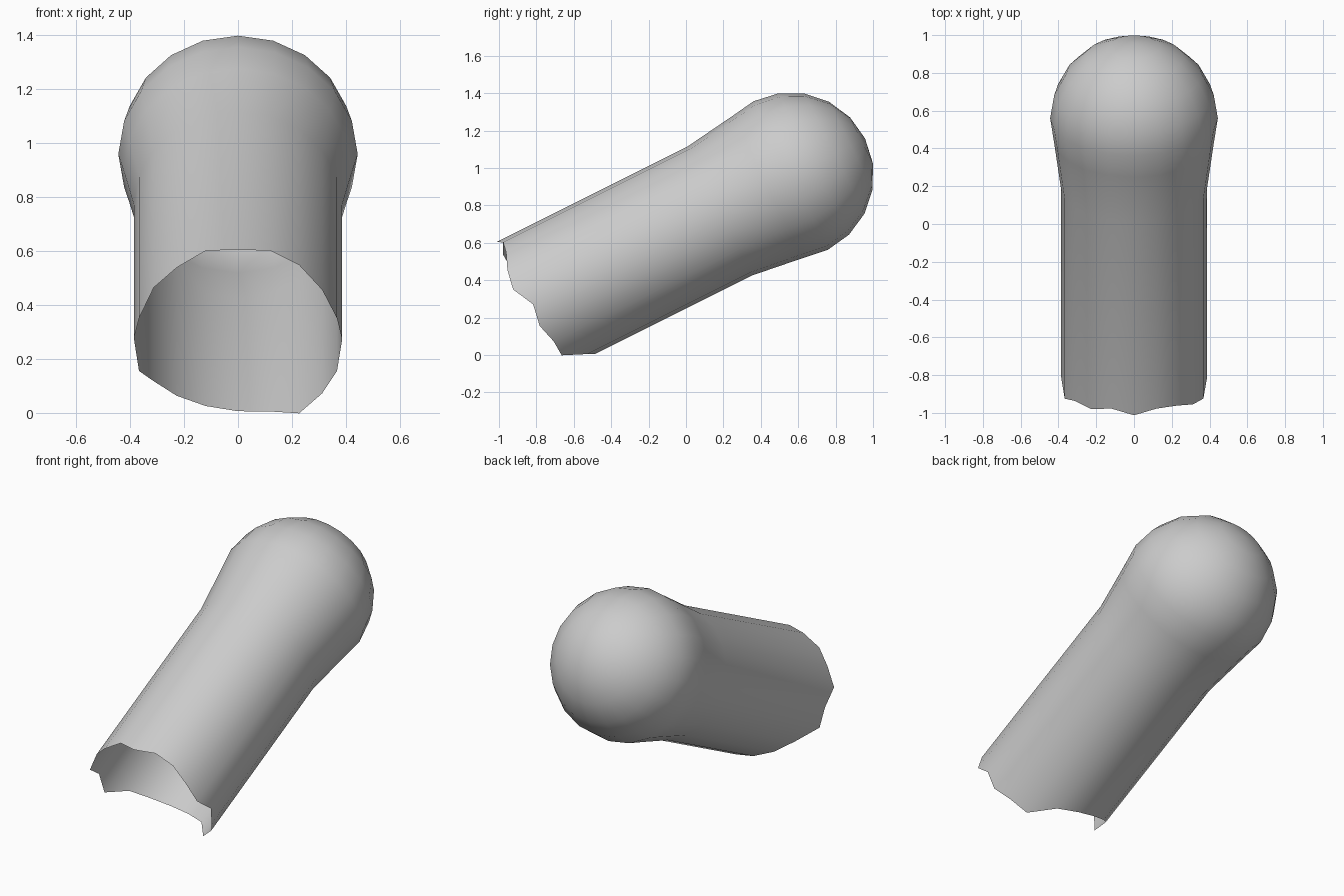
import bpy
import bmesh
from math import sin, cos, radians, atan
from mathutils import Matrix, Vector

if "Cube" in bpy.data.objects:
    bpy.data.objects.remove(bpy.data.objects["Cube"], do_unlink=True)

SIDES = 20
STEP = 360 / SIDES
TUBE_R, BALL_R, BALL_POS, AXIS_HEIGHT = 0.386, 0.444, 0.93, 0.608
TILT = Matrix.Rotation(atan(0.5), 4, 'X')

# Ragged edge of the open end, around the tube from the top towards +x
RIM = [-.635, -.605, -.615, -.65, -.67, -.61, -.63, -.60, -.595, -.47,
       -.43, -.425, -.45, -.50, -.63, -.60, -.67, -.63, -.635, -.605]

# Grey material
grey = bpy.data.materials.new("plain_grey")
grey.use_nodes = True
colour = (0.6, 0.6, 0.6, 1)
grey.diffuse_color = colour
grey.node_tree.nodes["Principled BSDF"].inputs["Base Color"].default_value = colour

bm = bmesh.new()


def ring(radius, along):
    """Ring of vertices round the tilted axis; along is one distance per side."""
    verts = []
    for i, s in enumerate(along):
        a = radians(i * STEP)
        p = Vector((radius * sin(a), s, AXIS_HEIGHT + radius * cos(a)))
        verts.append(bm.verts.new(TILT @ p))
    return verts


# Tube with flared neck
rings = [ring(TUBE_R, RIM), ring(TUBE_R, [0.51] * SIDES)]

# Rounded end, from just before the equator to the pole
for k in range(-1, 5):
    a = radians(k * STEP)
    radius = BALL_R * cos(a) if k >= 0 else 0.424
    rings.append(ring(radius, [BALL_POS + BALL_R * sin(a)] * SIDES))
pole = bm.verts.new(TILT @ Vector((0, BALL_POS + BALL_R, AXIS_HEIGHT)))

for i in range(SIDES):
    j = (i + 1) % SIDES
    for a, b in zip(rings, rings[1:]):
        bm.faces.new((a[i], b[i], b[j], a[j]))
    bm.faces.new((rings[-1][i], pole, rings[-1][j]))

# Make the faces point outwards
bmesh.ops.recalc_face_normals(bm, faces=bm.faces)
cap = pole.link_faces[0]
if cap.normal.y < 0:
    bmesh.ops.reverse_faces(bm, faces=bm.faces)
for f in bm.faces:
    f.smooth = True

mesh = bpy.data.meshes.new("round_ended_tube")
bm.to_mesh(mesh)
bm.free()
mesh.materials.append(grey)
tube = bpy.data.objects.new("round_ended_tube", mesh)
bpy.context.collection.objects.link(tube)
